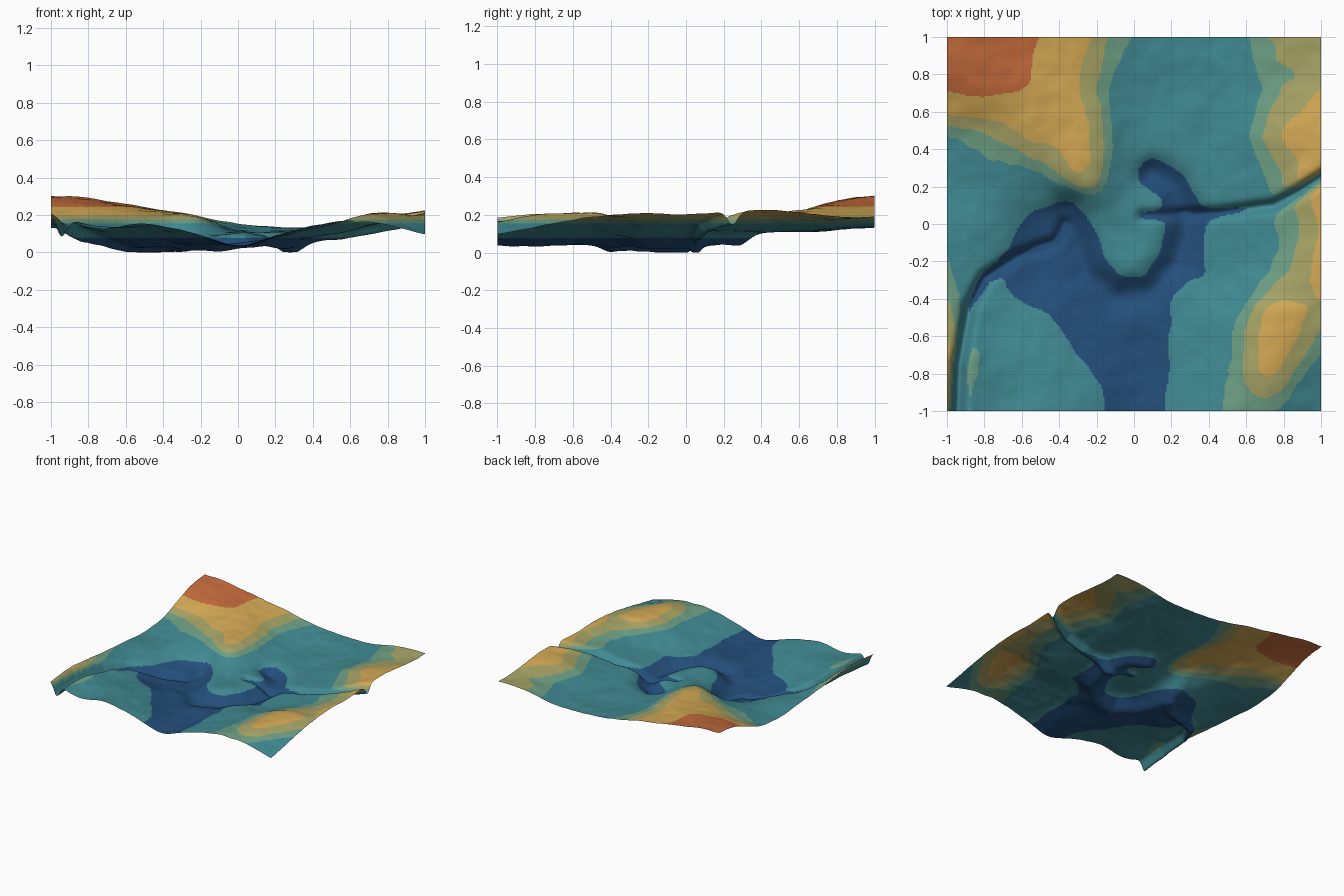
import bpy, bmesh, math
from mathutils import Vector, noise

if "Cube" in bpy.data.objects:
    bpy.data.objects.remove(bpy.data.objects["Cube"])

N = 240  # grid cells per side

# Broad land heights in thousandths, one row every 0.25 from the back (y=1) to the front
LAND = [
    (305, 290, 243, 204, 156, 138, 140, 184, 192),
    (265, 260, 236, 192, 132, 122, 130, 168, 197),
    (168, 190, 212, 202, 118, 112, 128, 192, 226),
    (132, 140, 152, 196, 112, 112, 122, 172, 222),
    (148, 122, 60, 95, 103, 92, 108, 156, 206),
    (165, 100, 28, 72, 105, 86, 100, 162, 212),
    (188, 118, 90, 45, 58, 96, 142, 212, 190),
    (212, 140, 128, 84, 38, 98, 158, 206, 146),
    (195, 132, 156, 108, 40, 108, 162, 158, 100)]

# Carved channels: path points, (start depth, end depth), half width
CHANNELS = [
    ([(.10, .27), (.22, .20), (.29, .03), (.23, -.20), (.08, -.36), (-.10, -.38),
      (-.26, -.25), (-.32, -.05), (-.35, .08)], (.065, .060), .085),
    ([(1.05, .28), (.88, .17), (.75, .10), (.45, .06), (.05, .045)], (.075, .03), .032),
    ([(-.945, -1.05), (-.935, -.75), (-.88, -.45), (-.80, -.29), (-.62, -.17),
      (-.42, -.10), (-.37, .0)], (.095, .025), .035)]

# Elevation bands: upper limit, name, linear colour
BANDS = [
    (.078, "navy", (.017, .078, .197)),
    (.155, "teal", (.052, .255, .290)),
    (.175, "sage", (.155, .350, .235)),
    (.198, "khaki", (.390, .375, .135)),
    (.243, "gold", (.660, .400, .090)),
    (9.0, "rust", (.560, .150, .045))]


def cubic(p, t):
    """Catmull-Rom blend of four values."""
    a, b, c, d = p
    return b + .5 * t * (c - a + t * (2*a - 5*b + 4*c - d + t * (3*(b - c) + d - a)))


def pick(row, i):
    """Row value, extended in a straight line past the ends."""
    if i < 0:
        return 2 * row[0] - row[1]
    if i > 8:
        return 2 * row[8] - row[7]
    return row[i]


def land(x, y):
    u, v = (x + 1) * 4, (1 - y) * 4
    i, j = min(int(u), 7), min(int(v), 7)
    rows = [cubic([pick(r, i + k) for k in (-1, 0, 1, 2)], u - i) for r in LAND]
    return cubic([pick(rows, j + k) for k in (-1, 0, 1, 2)], v - j) / 1000


def carve(x, y, path, depth, width):
    """Depth of a soft channel at the nearest point of its path."""
    best, where, last = 9, 0, len(path) - 1
    for k in range(last):
        (ax, ay), (bx, by) = path[k], path[k + 1]
        dx, dy = bx - ax, by - ay
        t = max(0, min(1, ((x - ax) * dx + (y - ay) * dy) / (dx*dx + dy*dy)))
        d = math.hypot(x - ax - t * dx, y - ay - t * dy)
        if d < best:
            best, where = d, (k + t) / last
    return (depth[0] + (depth[1] - depth[0]) * where) * math.exp(-(best / width) ** 2)


def height(x, y):
    z = land(x, y)
    for channel in CHANNELS:
        z -= carve(x, y, *channel)
    z += .008 * noise.noise(Vector((x * 5, y * 5, 3)))
    z += .004 * noise.noise(Vector((x * 12, y * 12, 7)))
    return z


# Terrain sheet
bm = bmesh.new()
bmesh.ops.create_grid(bm, x_segments=N, y_segments=N, size=1)
for v in bm.verts:
    v.co.z = max(height(v.co.x, v.co.y), .004 + .1 * min(0, height(v.co.x, v.co.y)))
low = min(v.co.z for v in bm.verts)
for v in bm.verts:
    v.co.z -= low

# Colour bands by height
for f in bm.faces:
    z = f.calc_center_median().z
    f.material_index = next(i for i, b in enumerate(BANDS) if z < b[0])
    f.smooth = True

mesh = bpy.data.meshes.new("terrain")
bm.to_mesh(mesh)
bm.free()
for _, name, colour in BANDS:
    mat = bpy.data.materials.new(name)
    mat.diffuse_color = (*colour, 1)
    mat.use_nodes = True
    mat.node_tree.nodes["Principled BSDF"].inputs["Base Color"].default_value = mat.diffuse_color
    mesh.materials.append(mat)
terrain = bpy.data.objects.new("terrain", mesh)
bpy.context.collection.objects.link(terrain)
